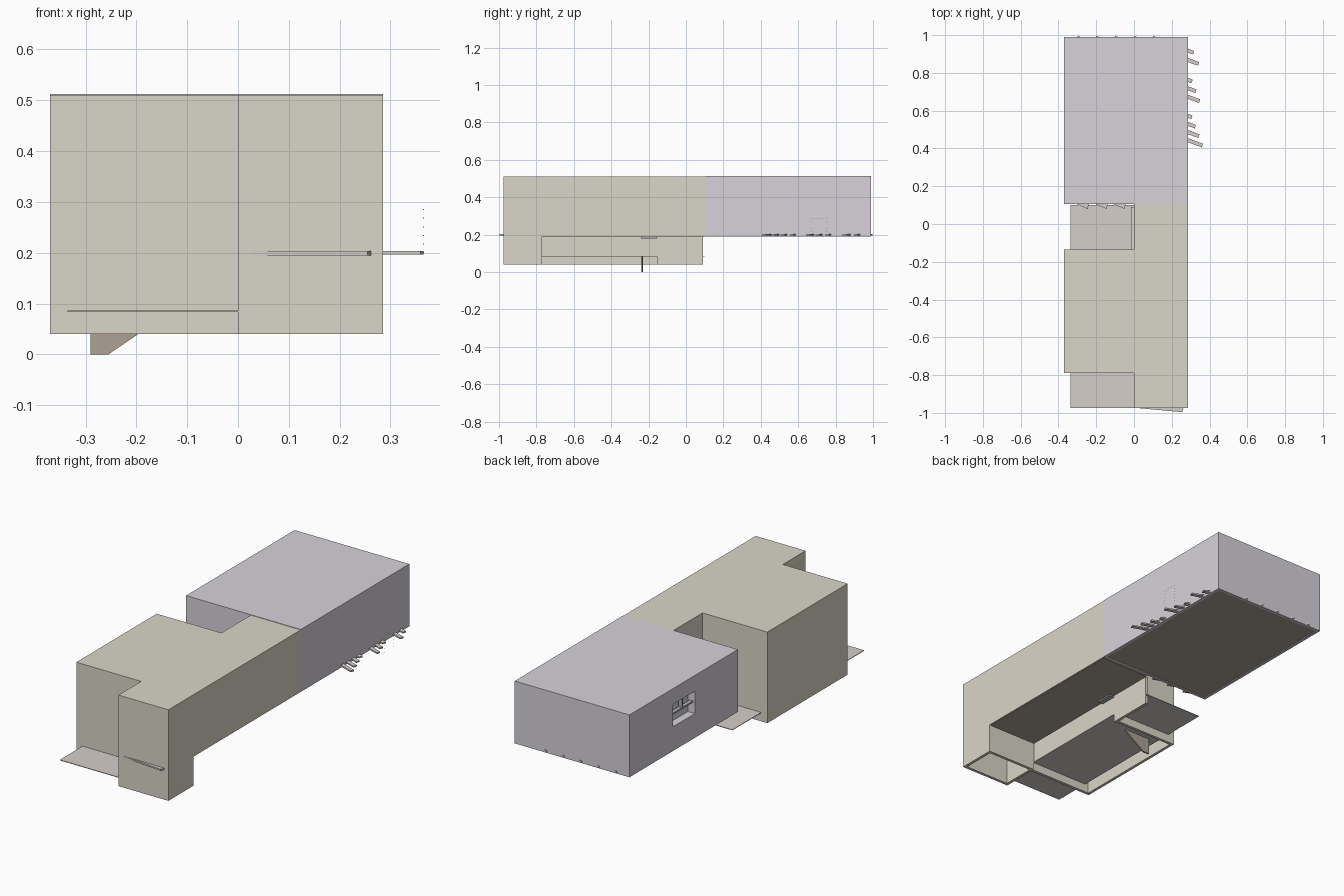
import bpy, bmesh, math
from mathutils import Vector

if "Cube" in bpy.data.objects:
    bpy.data.objects.remove(bpy.data.objects["Cube"])


def material(name, rgb):
    m = bpy.data.materials.new(name)
    m.diffuse_color = (*rgb, 1)
    m.use_nodes = True
    m.node_tree.nodes["Principled BSDF"].inputs["Base Color"].default_value = m.diffuse_color
    return m


BEIGE = material("beige_render", (0.70, 0.67, 0.58))
LILAC = material("lilac_render", (0.68, 0.65, 0.70))
SLAB = material("floor_stone", (0.66, 0.62, 0.58))
BROWN = material("soffit_brown", (0.42, 0.36, 0.30))
GREY = material("frame_grey", (0.45, 0.44, 0.46))


def prism(name, pts, z0, z1, mat):
    """Extrude an xy outline from z0 to z1."""
    bm = bmesh.new()
    face = bm.faces.new([bm.verts.new((x, y, z0)) for x, y in pts])
    top = bmesh.ops.extrude_face_region(bm, geom=[face])["geom"]
    bmesh.ops.translate(bm, vec=(0, 0, z1 - z0),
                        verts=[v for v in top if isinstance(v, bmesh.types.BMVert)])
    bmesh.ops.recalc_face_normals(bm, faces=bm.faces)
    me = bpy.data.meshes.new(name)
    bm.to_mesh(me)
    bm.free()
    ob = bpy.data.objects.new(name, me)
    bpy.context.collection.objects.link(ob)
    me.materials.append(mat)
    return ob


def box(name, x0, x1, y0, y1, z0, z1, mat):
    return prism(name, [(x0, y0), (x1, y0), (x1, y1), (x0, y1)], z0, z1, mat)


def cut(target, cutter):
    cutter.hide_render = True
    mod = target.modifiers.new("cut", "BOOLEAN")
    mod.operation, mod.solver, mod.object = "DIFFERENCE", "EXACT", cutter
    bpy.context.view_layer.objects.active = target
    bpy.ops.object.modifier_apply(modifier=mod.name)
    bpy.data.objects.remove(cutter)


XL, XR, T = -0.37, 0.285, 0.015

# Upper storey of the beige wing
prism("upper_storey", [(0, -0.975), (XR, -0.975), (XR, 0.105), (0, 0.105), (0, -0.135),
                       (XL, -0.135), (XL, -0.79), (0, -0.79)], 0.19, 0.51, BEIGE)

# Ground floor walls, open underneath
walls = {
    "wing_left_wall": (XL, XL + T, -0.79, -0.135, 0.04, 0.19),
    "wing_back_wall": (XL + T, 0, -0.135 - T, -0.135, 0.04, 0.19),
    "wing_front_wall": (XL + T, 0, -0.79, -0.79 + T, 0.04, 0.19),
    "inner_wall": (-T, 0, -0.775, -0.155, 0.085, 0.19),
    "inner_back_wall": (-T, 0, -0.155, 0.09, 0.04, 0.19),
    "porch_front_wall": (0, XR, -0.975, -0.975 + T, 0.04, 0.19),
    "porch_back_wall": (0, XR, -0.77 - T, -0.77, 0.04, 0.19),
    "porch_right_wall": (XR - T, XR, -0.975 + T, -0.77 - T, 0.04, 0.19),
    "porch_left_wall": (0, T, -0.975 + T, -0.77 - T, 0.04, 0.19),
}
for name, d in walls.items():
    box(name, *d, BEIGE)

# Floor slab showing as terraces before and behind the wing
box("terrace_floor", -0.335, 0, -0.975, 0.1, 0.083, 0.086, SLAB)
# Overhang soffit and small lamp box beneath it
box("overhang_soffit", 0.002, XR - 0.005, -0.768, 0.1, 0.187, 0.19, BROWN)
box("soffit_lamp", 0.0, 0.03, -0.24, -0.155, 0.18, 0.19, GREY)

# Stair fin below the floor
fin = prism("stair_fin", [(-0.29, 0.085), (-0.29, 0), (-0.255, 0), (-0.13, 0.085)],
            -0.004, 0.004, BROWN)
fin.rotation_euler.x = math.pi / 2
fin.location.y = -0.235

# Lilac block with recessed underside and a window
block = box("lilac_block", XL, XR, 0.105, 0.99, 0.19, 0.512, LILAC)
cut(block, box("underside_cutter", XL + T, XR - T, 0.105 + T, 0.99 - T, 0.15, 0.196, LILAC))
cut(block, box("window_cutter", XL - 0.1, XL + 0.04, 0.456, 0.634, 0.315, 0.43, LILAC))
box("block_underside", XL + T, XR - T, 0.105 + T, 0.99 - T, 0.193, 0.197, BROWN)
box("window_transom", XL + 0.01, XL + 0.03, 0.456, 0.634, 0.37, 0.378, GREY)
box("window_mullion", XL + 0.01, XL + 0.03, 0.54, 0.548, 0.378, 0.43, GREY)

# Fanned louvre blades on the right side: first y, last y, number, reach
for c, (ya, yb, n, reach) in enumerate([(0.445, 0.575, 4, 0.08), (0.675, 0.765, 3, 0.065),
                                        (0.87, 0.92, 2, 0.06)]):
    for i in range(n):
        y = ya + (yb - ya) * i / (n - 1)
        L = reach * (1 - i / (n + 0.3))
        drop = 0.35 * L
        prism(f"louvre_{c + 1}_{i + 1}", [(XR - 0.004, y - 0.011), (XR + L - 0.006, y - drop - 0.011),
              (XR + L, y - drop + 0.008), (XR - 0.004, y + 0.011)], 0.196, 0.203, SLAB)

# Wedge blades on the inner face, the back face and the front
for i, x in enumerate((-0.305, -0.205, -0.11)):
    prism(f"inner_blade_{i + 1}", [(x, 0.106), (x + 0.06, 0.08), (x + 0.066, 0.106)],
          0.196, 0.203, SLAB)
for i, x in enumerate((-0.3, -0.2, -0.1, 0.0, 0.1)):
    prism(f"back_blade_{i + 1}", [(x, 0.989), (x + 0.02, 0.989), (x, 0.996)], 0.196, 0.203, SLAB)
prism("front_blade", [(0.015, -0.974), (0.255, -0.996), (0.262, -0.974)], 0.195, 0.203, SLAB)

# Dotted square frame of tiny studs beside the louvres
for i in range(6):
    t = i / 5
    for k, (y, z) in enumerate([(0.67, 0.2 + 0.085 * t), (0.75, 0.2 + 0.085 * t),
                                (0.67 + 0.08 * t, 0.285)]):
        box(f"stud_{k + 1}_{i + 1}", 0.364, 0.366, y - 0.001, y + 0.001,
            z - 0.001, z + 0.001, GREY)
